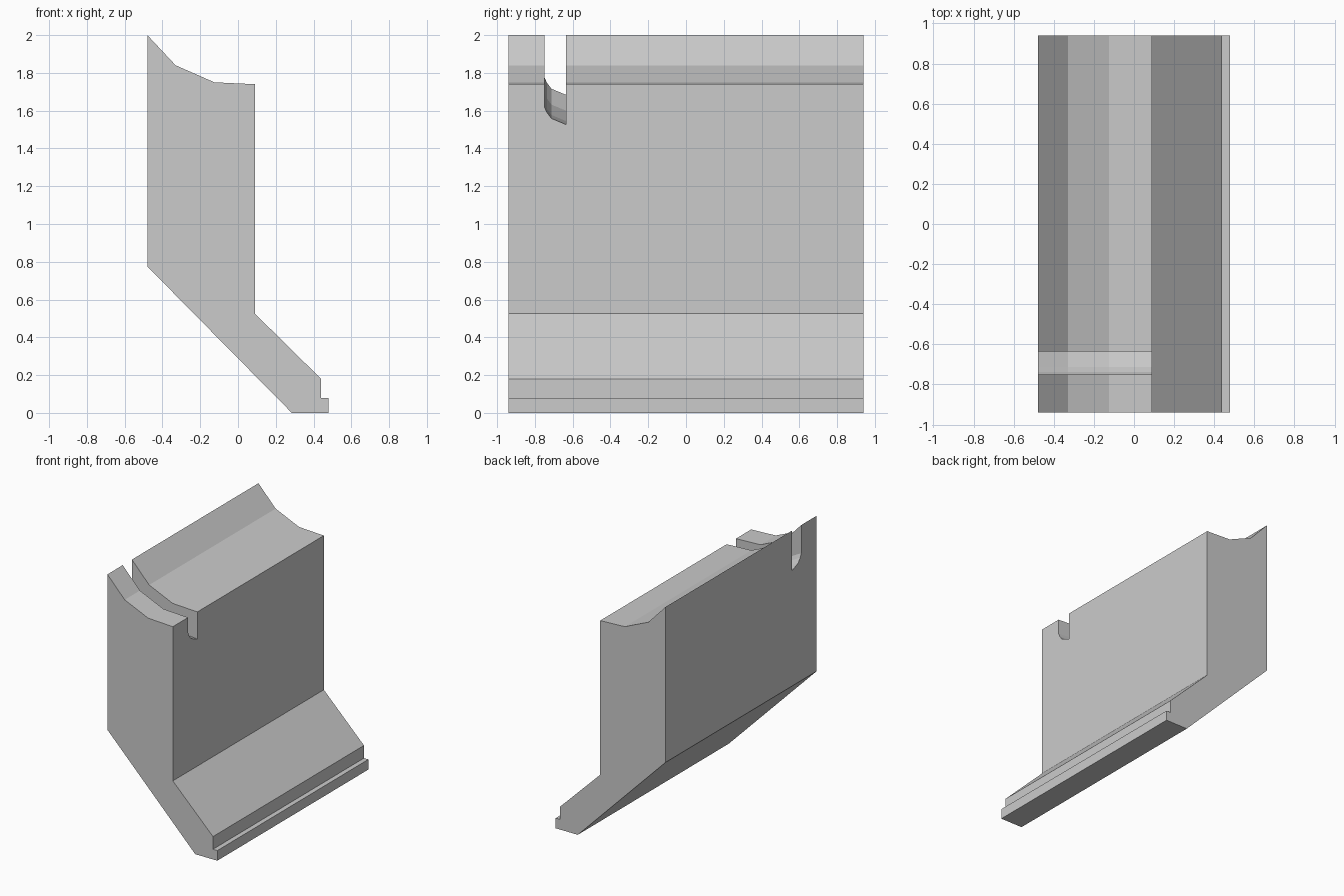
import bpy, bmesh

if "Cube" in bpy.data.objects:
    bpy.data.objects.remove(bpy.data.objects["Cube"])


def loft(name, rings):
    """Closed solid skinned through matching rings of points."""
    bm = bmesh.new()
    loops = [[bm.verts.new(p) for p in ring] for ring in rings]
    n = len(loops[0])
    for a, b in zip(loops, loops[1:]):
        for i in range(n):
            j = (i + 1) % n
            bm.faces.new((a[i], a[j], b[j], b[i]))
    bm.faces.new(loops[0])
    bm.faces.new(loops[-1])
    bmesh.ops.recalc_face_normals(bm, faces=bm.faces)
    mesh = bpy.data.meshes.new(name)
    bm.to_mesh(mesh)
    bm.free()
    obj = bpy.data.objects.new(name, mesh)
    bpy.context.collection.objects.link(obj)
    return obj


# Wall block: side profile (x, z) extruded along y
profile = [(-0.48, 2.0), (-0.33, 1.84), (-0.125, 1.75), (0.09, 1.74),
           (0.09, 0.525), (0.44, 0.18), (0.44, 0.08), (0.478, 0.08),
           (0.478, 0), (0.285, 0), (-0.48, 0.775)]
block = loft("wall_block", [[(x, y, z) for x, z in profile] for y in (-0.94, 0.94)])

# Slot cutter: rounded floor (y, z) that climbs toward the back edge
floor = [(-0.75, 1.62), (-0.737, 1.59), (-0.712, 1.557), (-0.635, 1.525)]
rise = [(-0.50, 0.17), (-0.33, 0.075), (-0.125, 0.02), (0.11, 0.0)]
rings = [[(x, y, z + dz) for y, z in floor] + [(x, -0.635, 2.2), (x, -0.75, 2.2)]
         for x, dz in rise]
cutter = loft("slot_cutter", rings)
cutter.hide_render = True

# Cut the slot, then discard the helper
mod = block.modifiers.new("slot", 'BOOLEAN')
mod.operation = 'DIFFERENCE'
mod.solver = 'EXACT'
mod.object = cutter
bpy.context.view_layer.objects.active = block
block.select_set(True)
bpy.ops.object.modifier_apply(modifier=mod.name)
bpy.data.objects.remove(cutter, do_unlink=True)
